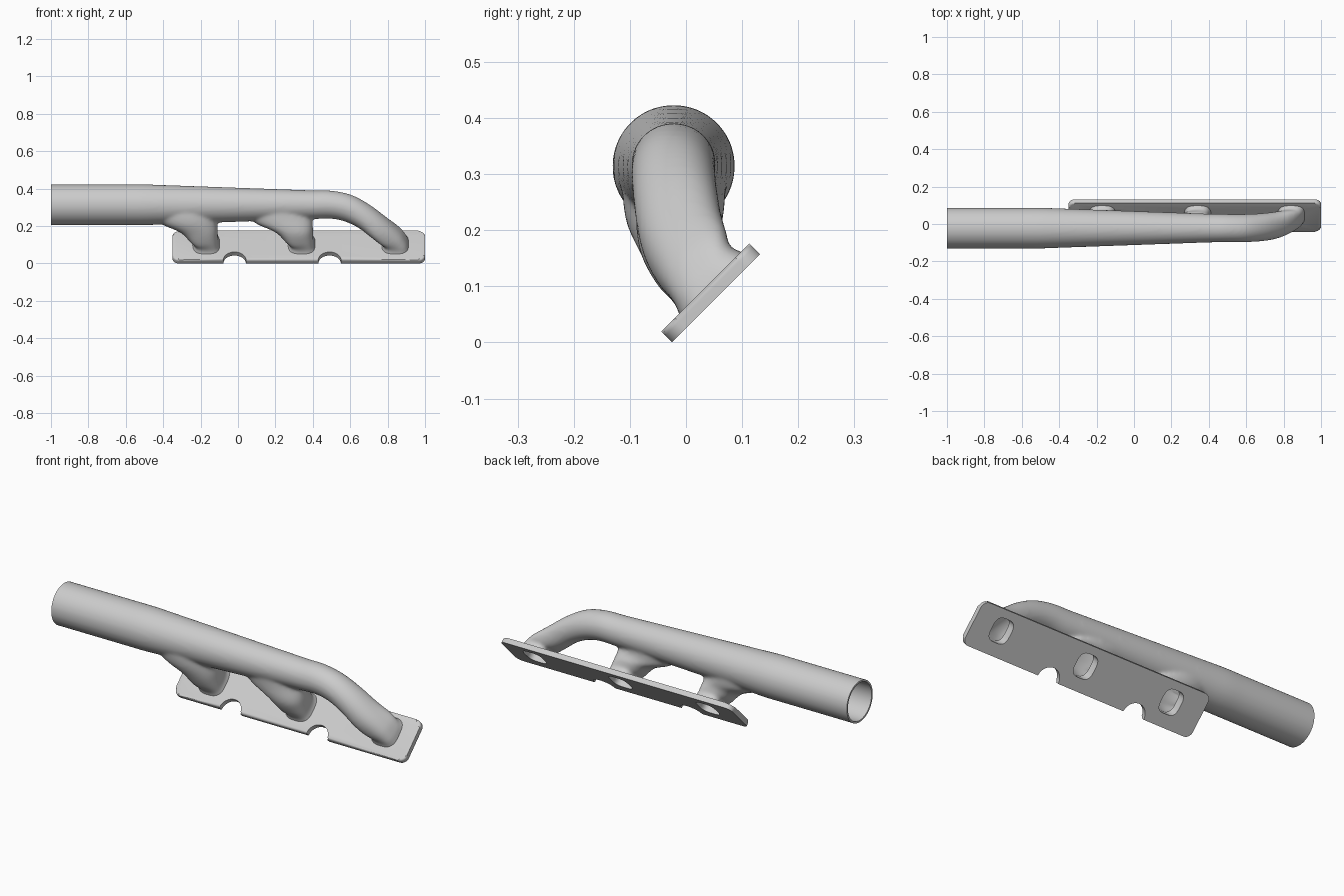
import bpy, bmesh, math
from mathutils import Vector

if "Cube" in bpy.data.objects:
    bpy.data.objects.remove(bpy.data.objects["Cube"])

R = math.sqrt(0.5)
WALL, THICK, WIDTH = 0.010, 0.027, 0.222
PORTS = (-0.17, 0.34, 0.84)

metal = bpy.data.materials.new("cast_metal_grey")
metal.use_nodes = True
GREY = (0.6, 0.6, 0.6, 1)
metal.diffuse_color = GREY
metal.node_tree.nodes["Principled BSDF"].inputs["Base Color"].default_value = GREY


def new_object(name, bm):
    bmesh.ops.recalc_face_normals(bm, faces=bm.faces)
    mesh = bpy.data.meshes.new(name)
    bm.to_mesh(mesh)
    bm.free()
    mesh.materials.append(metal)
    obj = bpy.data.objects.new(name, mesh)
    bpy.context.collection.objects.link(obj)
    return obj


# A section is: outer x, outer z, inner x, inner z, y, half width, tilt, squareness
def ring(s, shrink):
    ox, oz, ix, iz, y, half, tilt, power = s
    centre = Vector(((ox + ix) / 2, y, (oz + iz) / 2))
    u = Vector((ox - ix, 0, oz - iz)) / 2
    u *= 1 - shrink / u.length
    v = Vector((0, 1, tilt)).normalized() * (half - shrink)
    points = []
    for i in range(48):
        a = math.tau * i / 48
        c, d = math.cos(a), math.sin(a)
        points.append(centre + u * math.copysign(abs(c) ** (2 / power), c)
                      + v * math.copysign(abs(d) ** (2 / power), d))
    return points


def smooth_sections(sections, steps=5):
    p = [Vector(s) for s in sections]
    mid = [Vector(((s[0] + s[2]) / 2, s[4], (s[1] + s[3]) / 2)) for s in p]
    t = [0]
    for a, b in zip(mid, mid[1:]):
        t.append(t[-1] + (b - a).length)
    last = len(p) - 1
    slope = []
    for i in range(len(p)):
        a, b = max(i - 1, 0), min(i + 1, last)
        slope.append((p[b] - p[a]) / (t[b] - t[a]))
    out = []
    for i in range(last):
        h = t[i + 1] - t[i]
        for k in range(steps):
            f = k / steps
            g = 1 - f
            out.append(p[i] * (g * g * (1 + 2 * f)) + p[i + 1] * (f * f * (3 - 2 * f))
                       + slope[i] * (h * f * g * g) - slope[i + 1] * (h * f * f * g))
    return out + [p[-1]]


def loft(name, sections, shrink=0):
    bm = bmesh.new()
    rings = [[bm.verts.new(q) for q in ring(s, shrink)] for s in smooth_sections(sections)]
    for a, b in zip(rings, rings[1:]):
        for i in range(len(a)):
            j = (i + 1) % len(a)
            bm.faces.new((a[i], a[j], b[j], b[i]))
    bm.faces.new(rings[0])
    bm.faces.new(rings[-1])
    return new_object(name, bm)


def port(x, depth, flare=0):
    z = 0.106 + depth * R
    half = 0.064 + flare
    return (x + half, z, x - half, z, 0.043 - depth * R, 0.07 + flare, 1, 3.2)


def port_end(x, bore):
    if bore:
        return [port(x, 0.02), port(x, 0), port(x, -0.06)]
    return [port(x, 0.022), port(x, 0.008, 0.004), port(x, -0.012, 0.016)]


# Collector tapers along x, then bends down into the end port
def collector(bore):
    s = []
    for i in range(17):
        x = -1.1 + i * 0.1
        r = 0.109 - 0.034 * max(0, min(1, (x + 0.5) / 0.95))
        s.append((x, 0.314 + r, x, 0.314 - r, -0.022, r, 0, 2))
    s += [(0.605, 0.367, 0.575, 0.223, -0.022, 0.075, 0, 2),
          (0.705, 0.313, 0.645, 0.190, -0.018, 0.075, 0.1, 2.1),
          (0.800, 0.238, 0.705, 0.148, -0.007, 0.075, 0.3, 2.3),
          (0.872, 0.172, 0.750, 0.125, 0.012, 0.073, 0.65, 2.7)]
    return s + port_end(PORTS[2], bore)


# Branches sweep from the collector's underside into the other ports
def branch(x, half, bore):
    s = [(x + 0.05, 0.32, x - 0.32, 0.30, -0.022, half, 0, 2),
         (x + 0.055, 0.25, x - 0.25, 0.217, -0.020, half * 0.97, 0.1, 2),
         (x + 0.06, 0.195, x - 0.14, 0.172, -0.008, 0.077, 0.35, 2.3),
         (x + 0.062, 0.155, x - 0.085, 0.128, 0.012, 0.073, 0.7, 2.7)]
    return s + port_end(x, bore)


def build_tubes(bore):
    shrink = WALL if bore else 0
    tag = "bore" if bore else "tube"
    return [loft("collector_" + tag, collector(bore), shrink),
            loft("middle_branch_" + tag, branch(PORTS[1], 0.072, bore), shrink),
            loft("rear_branch_" + tag, branch(PORTS[0], 0.092, bore), shrink)]


def boolean(obj, other, operation):
    m = obj.modifiers.new("cut", "BOOLEAN")
    m.operation, m.solver, m.object = operation, "EXACT", other


def bake(obj):
    graph = bpy.context.evaluated_depsgraph_get()
    mesh = bpy.data.meshes.new_from_object(obj.evaluated_get(graph))
    obj.modifiers.clear()
    obj.data = mesh


tubes = build_tubes(False)
bores = build_tubes(True)

# Box that trims the open collector end square
bm = bmesh.new()
bmesh.ops.create_cube(bm, size=1)
end_trim = new_object("end_trim", bm)
end_trim.location = (-1.5, 0, 0.3)

# Tubes blended into one casting, then hollowed
body = tubes[0]
body.name = "manifold_tubes"
for t in tubes[1:]:
    boolean(body, t, "UNION")
blend = body.modifiers.new("blend", "REMESH")
blend.mode, blend.voxel_size = "VOXEL", 0.008
soften = body.modifiers.new("soften", "SMOOTH")
soften.factor, soften.iterations = 0.5, 12
boolean(body, end_trim, "DIFFERENCE")
for b in bores:
    boolean(body, b, "DIFFERENCE")


# Flange plate: rounded corners and two bolt notches in the lower edge
def arc(cx, cv, r, start, end, n):
    return [(cx + r * math.cos(math.radians(start + (end - start) * i / n)),
             cv + r * math.sin(math.radians(start + (end - start) * i / n)))
            for i in range(n + 1)]


C = 0.035
outline = arc(-0.35 + C, C, C, 180, 270, 8)
for x in (-0.018, 0.49):
    outline += arc(x, 0, 0.06, 180, 0, 20)
outline += arc(1 - C, C, C, -90, 0, 8)
outline += arc(1 - C, WIDTH - C, C, 0, 90, 8)
outline += arc(-0.35 + C, WIDTH - C, C, 90, 180, 8)

bm = bmesh.new()
layers = []
for n in (0, THICK):
    layers.append([bm.verts.new((x, -0.025 + (v - n) * R, (v + n) * R)) for x, v in outline])
back, front = layers
bm.faces.new(back)
front_face = bm.faces.new(front)
for i in range(len(back)):
    j = (i + 1) % len(back)
    bm.faces.new((back[i], back[j], front[j], front[i]))
bmesh.ops.bevel(bm, geom=list(front_face.edges), offset=0.01, segments=4,
                profile=0.5, affect="EDGES")
flange = new_object("port_flange", bm)
for b in bores:
    boolean(flange, b, "DIFFERENCE")

for obj in (body, flange):
    bake(obj)
for helper in tubes[1:] + bores + [end_trim]:
    bpy.data.objects.remove(helper)

bpy.ops.object.select_all(action="DESELECT")
for obj in (body, flange):
    obj.select_set(True)
bpy.context.view_layer.objects.active = body
bpy.ops.object.shade_smooth_by_angle(angle=math.radians(35))
